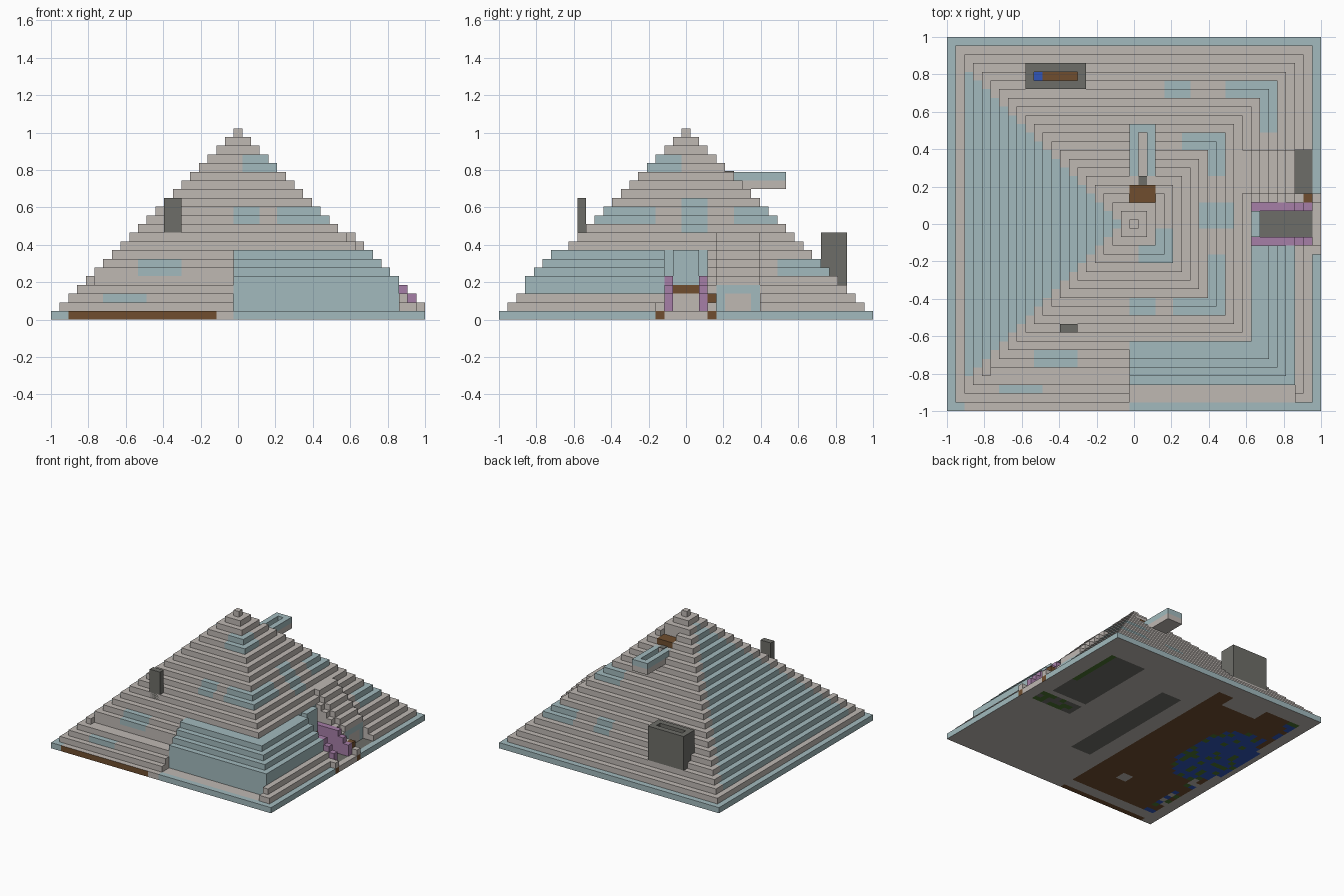
import bpy, bmesh, random

if "Cube" in bpy.data.objects:
    bpy.data.objects.remove(bpy.data.objects["Cube"])

random.seed(4)
N = 43              # blocks along one side
U = 2 / N           # block size

PALETTE = {
    "stone": (0.52, 0.48, 0.45),
    "pale_blue": (0.36, 0.49, 0.51),
    "dark_stone": (0.155, 0.155, 0.14),
    "brown": (0.16, 0.076, 0.028),
    "purple": (0.38, 0.21, 0.39),
    "blue": (0.03, 0.09, 0.48),
    "green": (0.07, 0.17, 0.03),
}
NAMES = list(PALETTE)
MATS = []
for name, rgb in PALETTE.items():
    m = bpy.data.materials.new(name)
    m.use_nodes = True
    m.diffuse_color = (*rgb, 1)
    bsdf = m.node_tree.nodes["Principled BSDF"]
    bsdf.inputs["Base Color"].default_value = (*rgb, 1)
    bsdf.inputs["Roughness"].default_value = 0.9
    MATS.append(m)


def pos(i):
    return i * U - 1


def within(v, a, b):
    return a < v < b


def ring(x, y):
    return int((1 - max(abs(x), abs(y))) / U)


def level(i, j):
    """Height of a block column, in blocks."""
    if not (0 <= i < N and 0 <= j < N):
        return 0
    x, y = pos(i + .5), pos(j + .5)
    r = ring(x, y)
    lv = r + 1
    # thickened front right quarter with a sunken walk before it
    if x > -.03 and y < -.116:
        if 3 <= r <= 6:
            lv += 1
        if r in (1, 2) and y < -.86 and x < .86:
            lv = 1
    # setback on the front left
    if r == 4 and y < -.77 and within(x, -.77, -.03):
        lv = 4
    # side alcove
    if x > .55 and within(y, .16, .4):
        if 3 <= r <= 8:
            lv += 1
        elif r in (1, 2):
            lv = 1
    # entrance passage, stepped side walls and gate posts
    if within(x, .63, .953) and abs(y) < .116:
        if abs(y) > .07:
            lv = min(lv + 1, 5)
        else:
            lv = 1 if x > .67 else 8
    if within(abs(y), .116, .163) and x > .953:
        lv = 2
    if within(y, .116, .163) and within(x, .907, .953):
        lv = 3
    # upper doorway on the back
    if within(x, -.03, .116) and within(y, .116, .21):
        lv = min(lv, 18)
    return lv


# Pale patches: x range, y range, layer range
PATCHES = [
    (.02, .21, -.21, -.02, 17, 18), (-.03, .12, -.5, -.38, 11, 12),
    (.2, .5, -.5, -.16, 11, 12), (-.54, -.3, -.78, -.67, 5, 6),
    (-.73, -.5, -.96, -.85, 2, 2), (.3, .55, -.03, .12, 10, 13),
    (.25, .5, .25, .5, 11, 12), (.49, .78, .49, .78, 5, 6),
    (.16, .3, .67, .78, 5, 6),
]


def colour(x, y, k):
    r = ring(x, y)
    if k == 0:
        if x > .953 and abs(y) < .163:
            return "brown" if abs(y) > .116 else "stone"
        if y < -.953 and within(x, -.91, -.03):
            return "stone"
        if r == 0:
            return "pale_blue"
        if x > .86 and within(y, .16, .4) or x > .67 and abs(y) < .07:
            return "dark_stone"
        return "stone"
    if within(x, .58, .953) and abs(y) < .116:
        if abs(y) > .07 and x > .63 and k < 5:
            return "purple"
        if k == 3:
            return "brown"
        return "pale_blue" if 4 <= k <= 7 else "stone"
    if k == 2 and within(y, .116, .163) and x > .907:
        return "brown"
    if within(x, -.03, .116) and within(y, .116, .21) and k == 17:
        return "brown"
    if within(x, .81, .86) and within(y, .16, .4) and k < 4:
        return "pale_blue" if k == 3 or not within(y, .21, .35) else "stone"
    if within(x, -.03, .86) and within(y, -.86, -.116) and k <= 7:
        return "pale_blue"
    if r >= 2 and -x - abs(y) > .07:
        return "pale_blue"
    for x0, x1, y0, y1, k0, k1 in PATCHES:
        if within(x, x0, x1) and within(y, y0, y1) and k0 <= k <= k1:
            return "pale_blue"
    return "stone"


def underside(x, y):
    if y < -.953:
        return "brown" if within(x, -.91, -.12) else "stone"
    if ((x + .72) / .25) ** 2 + ((y - .1) / .42) ** 2 < 1:
        return random.choice(["blue", "blue", "green"])
    if within(x, -.91, -.13) and within(y, -.88, .84):
        if within(x, -.58, -.26) and y > .7 or within(x, -.44, -.33) and within(y, -.65, -.55):
            return "stone"
        if x < -.82 and random.random() < .6:
            return random.choice(["green", "blue", "stone"])
        return "brown"
    if within(x, .55, .86) and within(y, .07, .76):
        return "green" if x > .81 and y > .3 else "dark_stone"
    if within(x, .55, .92) and within(y, -.12, .02):
        return random.choice(["green", "dark_stone"])
    if within(x, 0, .23) and within(y, -.5, .57):
        return "dark_stone"
    return "stone"


def finish(bm, name):
    me = bpy.data.meshes.new(name)
    bm.to_mesh(me)
    bm.free()
    for m in MATS:
        me.materials.append(m)
    ob = bpy.data.objects.new(name, me)
    bpy.context.scene.collection.objects.link(ob)
    return ob


def box(name, x0, x1, y0, y1, z0, z1, mat):
    """Box measured in grid blocks."""
    bm = bmesh.new()
    bmesh.ops.create_cube(bm, size=1)
    for v in bm.verts:
        v.co.x = pos(x0 if v.co.x < 0 else x1)
        v.co.y = pos(y0 if v.co.y < 0 else y1)
        v.co.z = U * (z0 if v.co.z < 0 else z1)
    for f in bm.faces:
        f.material_index = NAMES.index(mat)
    return finish(bm, name)


# Stepped pyramid: top, bottom and exposed sides of every block column
bm = bmesh.new()


def quad(points, mat):
    f = bm.faces.new([bm.verts.new((pos(a), pos(b), c * U)) for a, b, c in points])
    f.material_index = NAMES.index(mat)


for i in range(N):
    for j in range(N):
        x, y, h = pos(i + .5), pos(j + .5), level(i, j)
        corners = [(i, j), (i + 1, j), (i + 1, j + 1), (i, j + 1)]
        quad([(*c, h) for c in corners], colour(x, y, h - 1))
        quad([(*c, 0) for c in reversed(corners)], underside(x, y))
        for s, (di, dj) in enumerate([(0, -1), (1, 0), (0, 1), (-1, 0)]):
            a, b = corners[s], corners[(s + 1) % 4]
            for k in range(level(i + di, j + dj), h):
                mat = colour(x, y, k)
                if k == 0 and j == 0 and dj and within(x, -.91, -.12):
                    mat = "brown"
                quad([(*a, k), (*b, k), (*b, k + 1), (*a, k + 1)], mat)
bmesh.ops.remove_doubles(bm, verts=bm.verts, dist=U / 100)
finish(bm, "stepped_pyramid")


def trough(name, x0, x1, y0, y1, z0, z1, mat):
    """Four one-block walls around a rectangle."""
    box(name + "_wall_right", x0, x0 + 1, y0, y1, z0, z1, mat)
    box(name + "_wall_left", x1 - 1, x1, y0, y1, z0, z1, mat)
    box(name + "_wall_front", x0 + 1, x1 - 1, y0, y0 + 1, z0, z1, mat)
    box(name + "_wall_back", x0 + 1, x1 - 1, y1 - 1, y1, z0, z1, mat)


# Balcony on the back
box("balcony_floor", 21, 24, 27, 33, 15, 16, "stone")
trough("balcony", 21, 24, 26, 33, 16, 17, "pale_blue")
box("balcony_step", 22, 23, 26, 27, 16, 17.1, "dark_stone")

# Chimney on the back with fuel inside
trough("chimney", 9, 16, 37, 40, 4, 10, "dark_stone")
box("chimney_fuel", 11, 15, 38, 39, 4, 9, "brown")
box("chimney_water", 10, 11, 38, 39, 4, 9, "blue")

# Slim tower on the front
box("front_tower", 13, 15, 9, 10, 9, 14, "dark_stone")
